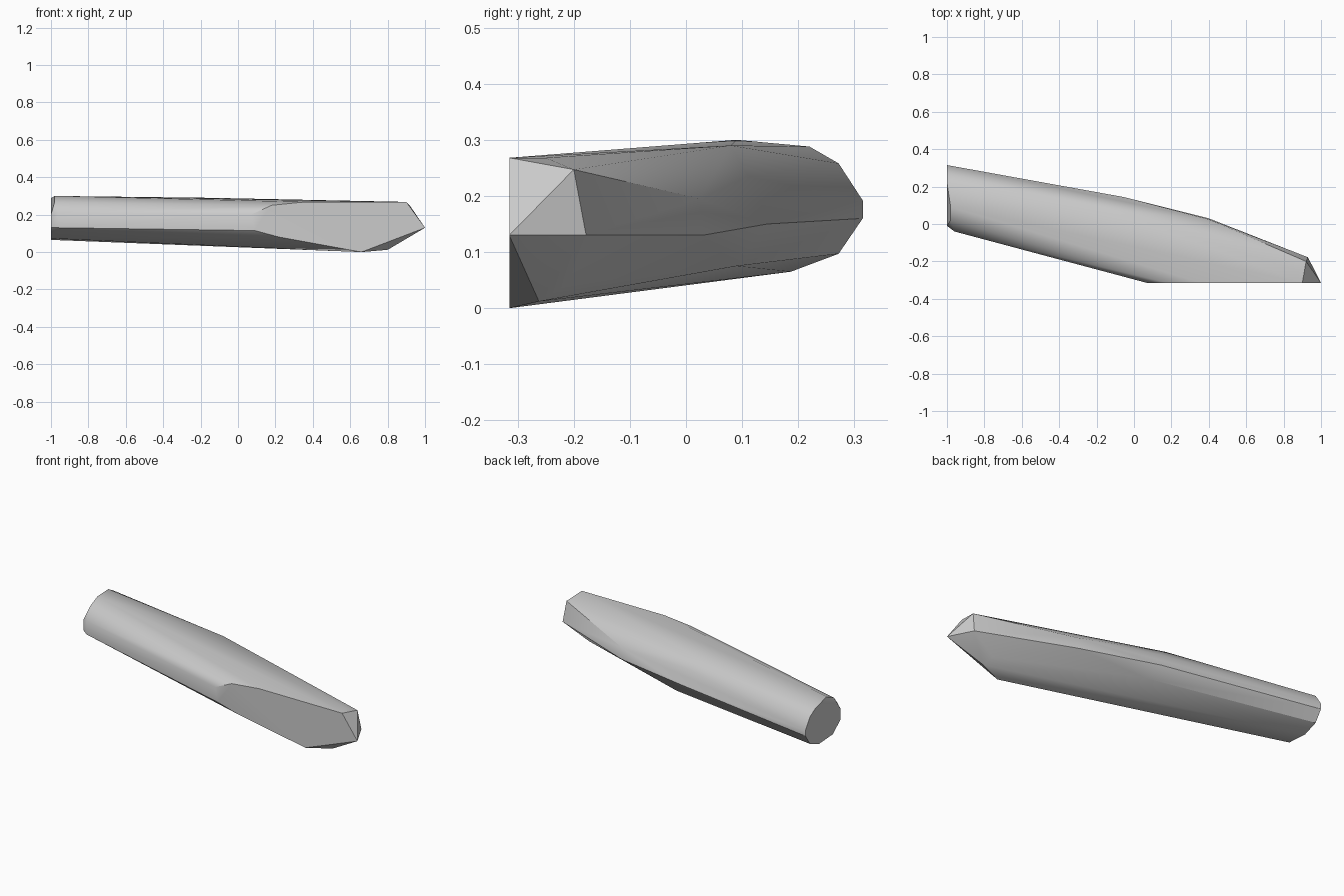
import bpy
import bmesh
import math

# Remove the default cube only
default_cube = bpy.data.objects.get("Cube")
if default_cube:
    bpy.data.objects.remove(default_cube, do_unlink=True)


def make_material(name, color):
    material = bpy.data.materials.new(name)
    material.use_nodes = True
    material.diffuse_color = color
    material.node_tree.nodes["Principled BSDF"].inputs["Base Color"].default_value = color
    return material


def wrap_in_hull(name, points, material):
    """Stretch a convex skin over the section points."""
    bm = bmesh.new()
    for point in points:
        bm.verts.new(point)
    hull = bmesh.ops.convex_hull(bm, input=bm.verts[:])
    spare = {g for g in hull["geom_interior"] + hull["geom_unused"]
             if isinstance(g, bmesh.types.BMVert) and not g.link_faces}
    bmesh.ops.delete(bm, geom=list(spare), context="VERTS")
    bmesh.ops.dissolve_limit(bm, angle_limit=math.radians(1),
                             verts=bm.verts[:], edges=bm.edges[:])
    bmesh.ops.recalc_face_normals(bm, faces=bm.faces[:])
    mesh = bpy.data.meshes.new(name)
    bm.to_mesh(mesh)
    bm.free()
    mesh.materials.append(material)
    obj = bpy.data.objects.new(name, mesh)
    bpy.context.collection.objects.link(obj)
    return obj


# Square-cut butt end: (y, z) profile
butt_x = -1.0
butt_profile = [(-0.01, 0.20), (-0.01, 0.13), (0.06, 0.073), (0.187, 0.065),
                (0.272, 0.097), (0.315, 0.16), (0.315, 0.192),
                (0.272, 0.258), (0.22, 0.288)]
butt = [(butt_x, y, z) for y, z in butt_profile]

# Chipped rim just inside the butt
rim = [(-0.96, -0.04, 0.21), (-0.96, -0.04, 0.13),
       (-0.98, 0.02, 0.268), (-0.98, 0.09, 0.30)]

# Bend along the back of the shaft
shoulder = [(-0.15, 0.08, 0.29), (-0.08, 0.11, 0.235), (-0.06, 0.145, 0.15),
            (0.0, 0.09, 0.075), (0.4, 0.025, 0.195), (0.4, 0.03, 0.13)]

# Flat shaved face on the front: (x, z) profile
front_y = -0.315
front_profile = [(0.07, 0.20), (0.09, 0.115), (0.22, 0.08), (0.66, 0.0),
                 (1.0, 0.13), (0.9, 0.268), (0.36, 0.268), (0.18, 0.25)]
front = [(x, front_y, z) for x, z in front_profile]

# Pointed tip behind the shaved face
tip = [(0.92, -0.2, 0.247), (0.93, -0.178, 0.13), (0.8, -0.262, 0.012),
       (0.78, -0.21, 0.043), (0.88, -0.25, 0.268)]

gray = make_material("pale_gray", (0.6, 0.6, 0.6, 1.0))
shard = wrap_in_hull("carved_shaft", butt + rim + shoulder + front + tip, gray)

# Soft shading across the shaft, crisp edges at the cuts
bpy.ops.object.select_all(action="DESELECT")
shard.select_set(True)
bpy.context.view_layer.objects.active = shard
bpy.ops.object.shade_smooth_by_angle(angle=math.radians(30))
